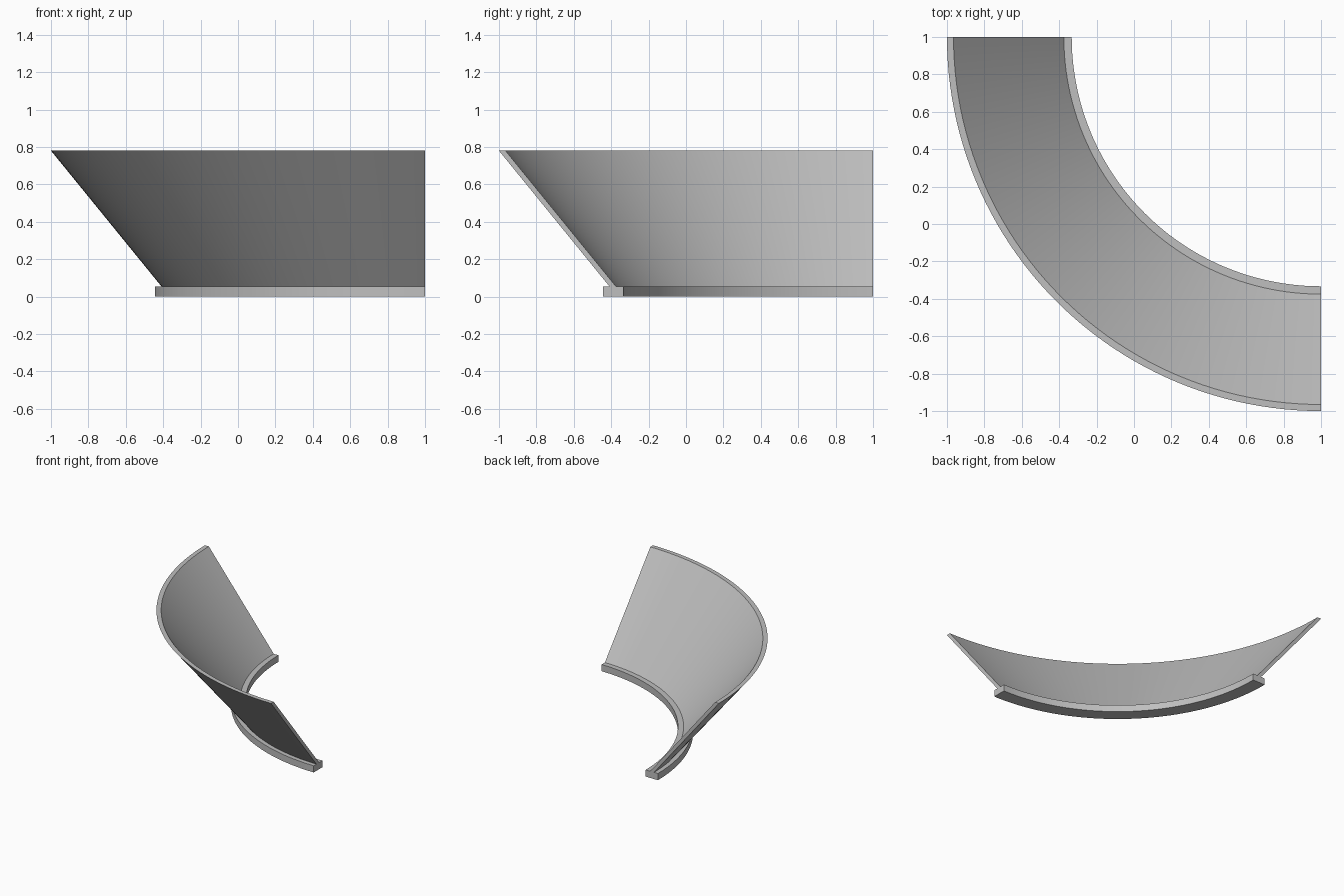
import bpy, bmesh, math
from mathutils import Matrix, Vector

cube = bpy.data.objects.get("Cube")
if cube:
    bpy.data.objects.remove(cube, do_unlink=True)

CENTRE = Vector((1, 1, 0))  # axis of the quarter turn
SEGMENTS = 48

grey = bpy.data.materials.new("light_grey")
grey.use_nodes = True
colour = (0.52, 0.52, 0.52, 1)
grey.diffuse_color = colour
grey.node_tree.nodes["Principled BSDF"].inputs["Base Color"].default_value = colour


def quarter_sweep(name, profile):
    """Sweep a closed (radius, height) profile from -x round to -y."""
    bm = bmesh.new()
    verts = [bm.verts.new(CENTRE + Vector((-r, 0, z))) for r, z in profile]
    start = bm.faces.new(verts)
    end = bmesh.ops.spin(bm, geom=[start], cent=CENTRE, axis=(0, 0, 1),
                         angle=math.pi / 2, steps=SEGMENTS)
    if not start.is_valid or len(start.verts) == 0:
        bm.faces.new(verts)
    bmesh.ops.recalc_face_normals(bm, faces=bm.faces)
    mesh = bpy.data.meshes.new(name)
    bm.to_mesh(mesh)
    bm.free()
    mesh.materials.append(grey)
    obj = bpy.data.objects.new(name, mesh)
    bpy.context.collection.objects.link(obj)
    bpy.ops.object.select_all(action='DESELECT')
    obj.select_set(True)
    bpy.context.view_layer.objects.active = obj
    bpy.ops.object.shade_smooth_by_angle(angle=math.radians(30))
    return obj


# Flat rim under the flared wall
quarter_sweep("base_rim", [(1.333, 0), (1.445, 0), (1.445, 0.055), (1.333, 0.055)])
# Thin conical wall leaning outwards
quarter_sweep("flared_wall", [(1.375, 0.055), (1.41, 0.055), (2.0, 0.78), (1.965, 0.78)])
